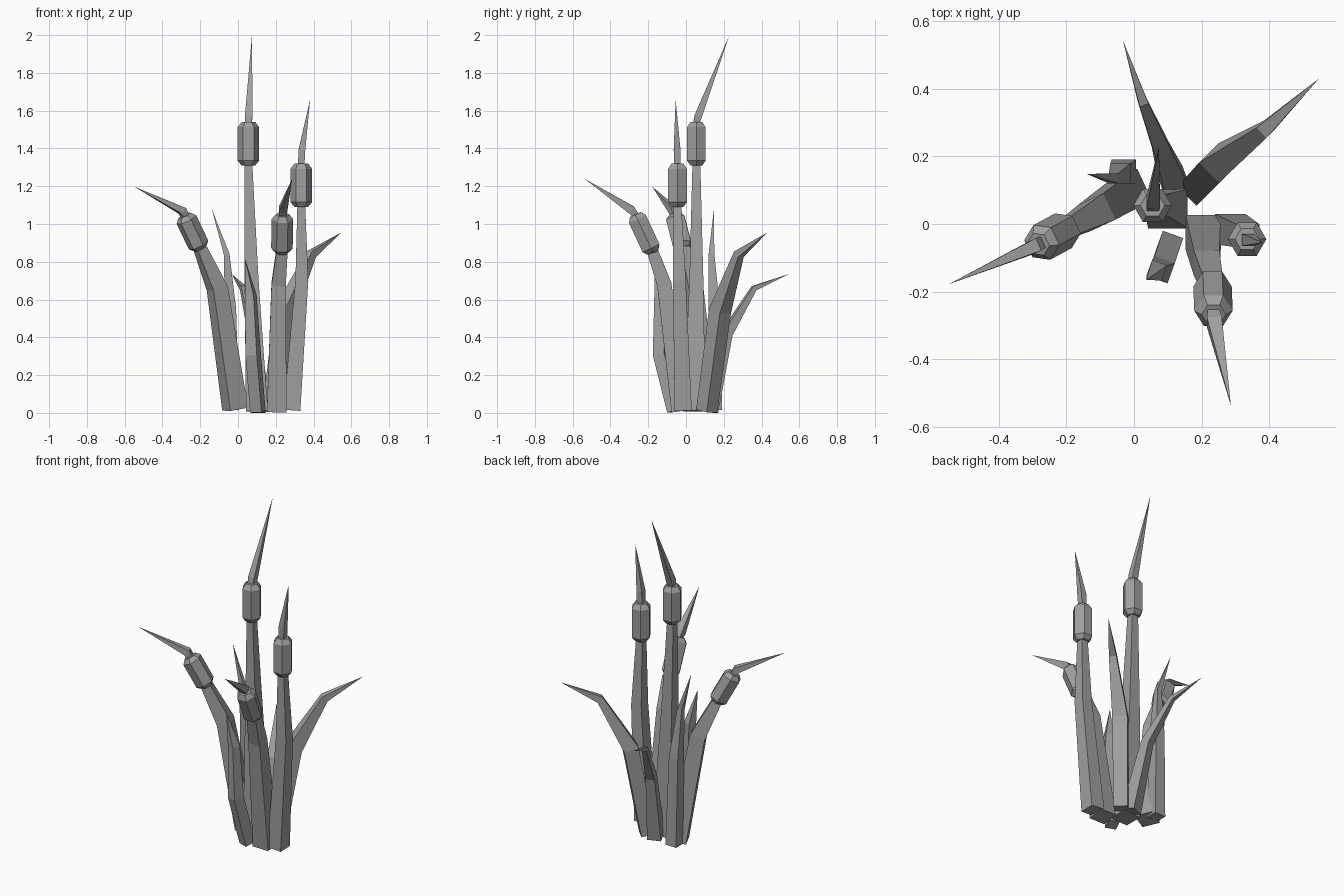
import bpy, bmesh, math
from mathutils import Vector

cube = bpy.data.objects.get("Cube")
if cube:
    bpy.data.objects.remove(cube, do_unlink=True)

mat = bpy.data.materials.new("reed_grey")
mat.use_nodes = True
grey = (0.35, 0.35, 0.35, 1)
mat.diffuse_color = grey
mat.node_tree.nodes["Principled BSDF"].inputs["Base Color"].default_value = grey


def tube(name, path, azimuth, sides=4):
    """Sweep a polygon along (x, y, z, radius) points; zero radius makes a tip."""
    pts = [Vector(p[:3]) for p in path]
    side = Vector((-math.sin(math.radians(azimuth)), math.cos(math.radians(azimuth)), 0))
    turn = math.pi / 4 if sides == 4 else 0
    bm = bmesh.new()
    rings = []
    for i, p in enumerate(pts):
        before = p - pts[i - 1] if i else pts[1] - p
        after = pts[i + 1] - p if i + 1 < len(pts) else before
        t = (before.normalized() + after.normalized()).normalized()
        u = (side - t * side.dot(t)).normalized()
        v = t.cross(u)
        # square sections take half the face width, others the corner radius
        r = path[i][3] * (math.sqrt(2) if sides == 4 else 1)
        ring = []
        for k in range(sides):
            a = turn + k * math.tau / sides
            ring.append(bm.verts.new(p + (u * math.cos(a) + v * math.sin(a)) * r))
        rings.append(ring)
    for a, b in zip(rings, rings[1:]):
        for k in range(sides):
            n = (k + 1) % sides
            bm.faces.new((a[k], a[n], b[n], b[k]))
    bm.faces.new(rings[0][::-1])
    bm.faces.new(rings[-1])
    bmesh.ops.remove_doubles(bm, verts=bm.verts, dist=0.0005)
    bmesh.ops.recalc_face_normals(bm, faces=bm.faces)
    mesh = bpy.data.meshes.new(name)
    bm.to_mesh(mesh)
    bm.free()
    mesh.materials.append(mat)
    obj = bpy.data.objects.new(name, mesh)
    bpy.context.collection.objects.link(obj)


def cattail(name, azimuth, stem, top, spike):
    """Stem, chamfered six-sided head from the stem end to top, and a bent spike."""
    a, b = Vector(stem[-1][:3]), Vector(top)
    tube(name + "_stem", stem, azimuth)
    profile = ((0, 0.036), (0.11, 0.057), (0.88, 0.057), (1, 0.036))
    tube(name + "_head", [(*a.lerp(b, f), r) for f, r in profile], azimuth, 6)
    tube(name + "_spike", [(*a.lerp(b, 0.97), 0.017)] + spike, azimuth)


# Cattails
cattail("tall_cattail", 90,
        [(0.1, 0.045, 0.01, 0.058), (0.072, 0.055, 0.7, 0.037), (0.055, 0.055, 1.31, 0.021)],
        (0.055, 0.055, 1.54),
        [(0.057, 0.064, 1.57, 0.02), (0.074, 0.23, 2.0, 0)])
cattail("left_cattail", 90,
        [(0.285, -0.015, 0.015, 0.045), (0.338, -0.035, 0.7, 0.034), (0.335, -0.045, 1.09, 0.021)],
        (0.335, -0.045, 1.32),
        [(0.338, -0.047, 1.39, 0.018), (0.382, -0.055, 1.66, 0)])
cattail("front_cattail", -90,
        [(0.205, -0.025, 0.01, 0.052), (0.215, -0.115, 0.68, 0.038), (0.232, -0.175, 0.85, 0.03)],
        (0.236, -0.268, 1.05),
        [(0.238, -0.29, 1.075, 0.022), (0.287, -0.538, 1.24, 0)])
cattail("right_cattail", -155,
        [(-0.015, 0.095, 0.02, 0.052), (-0.11, 0.035, 0.66, 0.043), (-0.2, -0.015, 0.87, 0.028)],
        (-0.283, -0.06, 1.045),
        [(-0.295, -0.066, 1.07, 0.02), (-0.548, -0.178, 1.197, 0)])

# Bare leaves
tube("left_leaf", [(0.185, 0.11, 0.01, 0.04), (0.25, 0.18, 0.54, 0.042),
                   (0.388, 0.28, 0.84, 0.021), (0.547, 0.43, 0.955, 0)], 45)
tube("back_leaf", [(0.12, 0.12, 0.01, 0.04), (0.085, 0.215, 0.42, 0.026),
                   (0.027, 0.36, 0.66, 0.014), (-0.033, 0.544, 0.735, 0)], 110)
tube("right_leaf", [(-0.03, 0.155, 0.015, 0.036), (-0.04, 0.15, 0.55, 0.03),
                    (-0.06, 0.135, 0.84, 0.015), (-0.139, 0.148, 1.08, 0)], 180)
tube("front_leaf", [(0.105, -0.06, 0.01, 0.032), (0.08, -0.135, 0.31, 0.032),
                    (0.068, -0.137, 0.62, 0.024), (0.036, -0.165, 0.82, 0)], -110)
